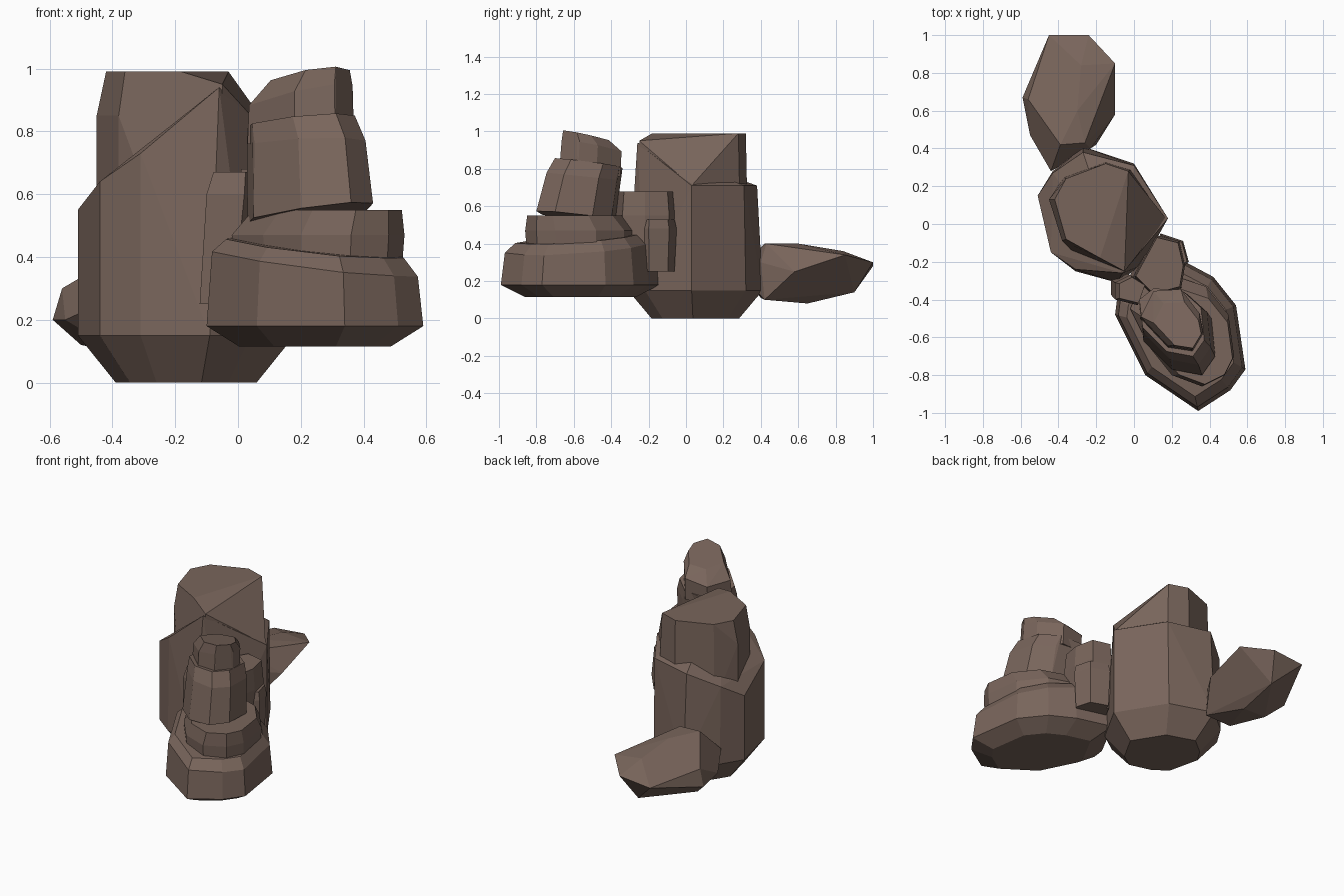
import bpy
import bmesh

default_cube = bpy.data.objects.get("Cube")
if default_cube:
    bpy.data.objects.remove(default_cube, do_unlink=True)

# Single rock colour
STONE = (0.19, 0.13, 0.105, 1.0)
stone = bpy.data.materials.new("brown_stone")
stone.use_nodes = True
stone.diffuse_color = STONE
shader = next(n for n in stone.node_tree.nodes if n.type == 'BSDF_PRINCIPLED')
shader.inputs["Base Color"].default_value = STONE
shader.inputs["Roughness"].default_value = 0.9


def centre(outline):
    """Middle of the bounding box of a plan outline."""
    xs, ys = zip(*outline)
    return (min(xs) + max(xs)) / 2, (min(ys) + max(ys)) / 2


def ring(outline, z, scale=1.0, shift=(0, 0), tilt=(0, 0)):
    """Copy of a plan outline, scaled about its centre, moved and tilted."""
    cx, cy = centre(outline)
    points = []
    for x, y in outline:
        dx, dy = (x - cx) * scale, (y - cy) * scale
        height = z + dx * tilt[0] + dy * tilt[1]
        points.append((cx + dx + shift[0], cy + dy + shift[1], height))
    return points


def rock(name, *point_groups):
    """Faceted boulder: convex hull wrapped round rings and corner points."""
    bm = bmesh.new()
    for group in point_groups:
        for point in group:
            bm.verts.new(point)
    hull = bmesh.ops.convex_hull(bm, input=bm.verts)
    unused = {e for e in hull["geom_interior"] + hull["geom_unused"]
              if isinstance(e, bmesh.types.BMVert)}
    bmesh.ops.delete(bm, geom=list(unused), context='VERTS')
    bmesh.ops.dissolve_limit(bm, angle_limit=0.06, verts=bm.verts, edges=bm.edges)
    bmesh.ops.recalc_face_normals(bm, faces=bm.faces)
    mesh = bpy.data.meshes.new(name)
    bm.to_mesh(mesh)
    bm.free()
    mesh.materials.append(stone)
    obj = bpy.data.objects.new(name, mesh)
    bpy.context.collection.objects.link(obj)
    return obj


# Main boulder: tapered foot, upright walls and a sloping shoulder
main_plan = [(-.51, .15), (-.44, -.15), (-.31, -.25), (-.09, -.31), (.04, -.22),
             (.18, .03), (0, .32), (-.27, .41), (-.43, .28)]
rock("main_boulder",
     ring(main_plan, 0, .65),
     ring(main_plan, .15),
     [(-.51, .15, .55), (-.44, -.15, .64), (-.31, -.24, .73), (-.06, -.26, .94),
      (.18, .03, .71), (0, .31, .71), (-.27, .38, .71), (-.43, .27, .63)])

# Main boulder summit: flat top with one broad chipped corner
summit_plan = [(-.45, .13), (-.37, .25), (-.15, .33), (-.01, .29), (.17, .03),
               (-.05, -.24), (-.25, -.22), (-.38, -.09)]
rock("main_summit",
     ring(summit_plan, .5),
     [(-.45, .13, .85), (-.38, -.09, .85), (-.42, .13, .99), (-.36, .24, .99),
      (-.15, .32, .99), (-.03, .28, .99), (-.18, -.18, .99), (-.36, -.08, .99),
      (-.05, -.25, .95), (0, -.13, .87), (.17, .03, .71)])

# Low pointed boulder at the back
rock("back_boulder",
     [(-.45, 1, .28), (-.24, 1, .3), (-.1, .85, .34), (-.1, .58, .25),
      (-.23, .4, .3), (-.44, .28, .25), (-.55, .47, .2), (-.59, .67, .2)],
     [(-.39, .42, .4), (-.26, .43, .4), (-.3, .6, .4), (-.28, .84, .36),
      (-.56, .66, .3)],
     [(-.4, .4, .11), (-.2, .42, .1), (-.3, .65, .08), (-.3, .9, .14),
      (-.5, .6, .12)])

# Stepped stack at the front, from the wide base to the leaning cap
base_plan = [(.34, -.99), (.51, -.88), (.59, -.77), (.54, -.43), (.42, -.28),
             (.27, -.2), (.05, -.14), (-.09, -.4), (-.1, -.48), (.06, -.8)]
rock("stack_base",
     ring(base_plan, .115, .7),
     ring(base_plan, .18),
     ring(base_plan, .38, .95, tilt=(-.1, .05)),
     ring(base_plan, .43, .82, tilt=(-.08, .06)))

tier_plan = [(-.02, -.45), (.08, -.65), (.2, -.8), (.36, -.86), (.48, -.8),
             (.53, -.7), (.5, -.48), (.38, -.33), (.2, -.27), (.04, -.3)]
rock("stack_ledge",
     ring(tier_plan, .36, .97),
     ring(tier_plan, .47),
     ring(tier_plan, .55, .86, (.03, -.03)))

tower_plan = [(.03, -.45), (.05, -.62), (.2, -.77), (.36, -.8), (.43, -.7),
              (.41, -.5), (.3, -.4), (.12, -.38)]
rock("stack_tower",
     ring(tower_plan, .54, tilt=(.1, -.1)),
     ring(tower_plan, .76, .93, (-.01, .04), (0, -.1)),
     ring(tower_plan, .83, .86, (-.03, .07), (.05, -.12)))

cap_plan = [(.03, -.5), (.1, -.36), (.25, -.35), (.35, -.48), (.37, -.58),
            (.31, -.68), (.18, -.66)]
rock("stack_cap",
     ring(cap_plan, .76),
     ring(cap_plan, .91, .97, (0, .01), (.15, -.15)),
     ring(cap_plan, .975, .74, (.03, -.02), (.08, -.2)))

# Narrow slabs wedged between the main boulder and the stack
slab_plan = [(.12, -.06), (.24, -.09), (.27, -.22), (.25, -.34), (.1, -.38),
             (.0, -.28)]
rock("wedge_slab", ring(slab_plan, .25, .85), ring(slab_plan, .55),
     ring(slab_plan, .68, .93))

step_plan = [(.14, -.05), (.26, -.09), (.29, -.2), (.2, -.28), (.1, -.18)]
rock("wedge_step", ring(step_plan, .25, .9), ring(step_plan, .48),
     ring(step_plan, .53, .9))

splinter_plan = [(-.1, -.4), (.02, -.43), (.06, -.32), (-.02, -.27), (-.1, -.31)]
rock("wedge_splinter", ring(splinter_plan, .25, .9, (-.03, .02)),
     ring(splinter_plan, .6), ring(splinter_plan, .67, .85, (.01, 0)))
